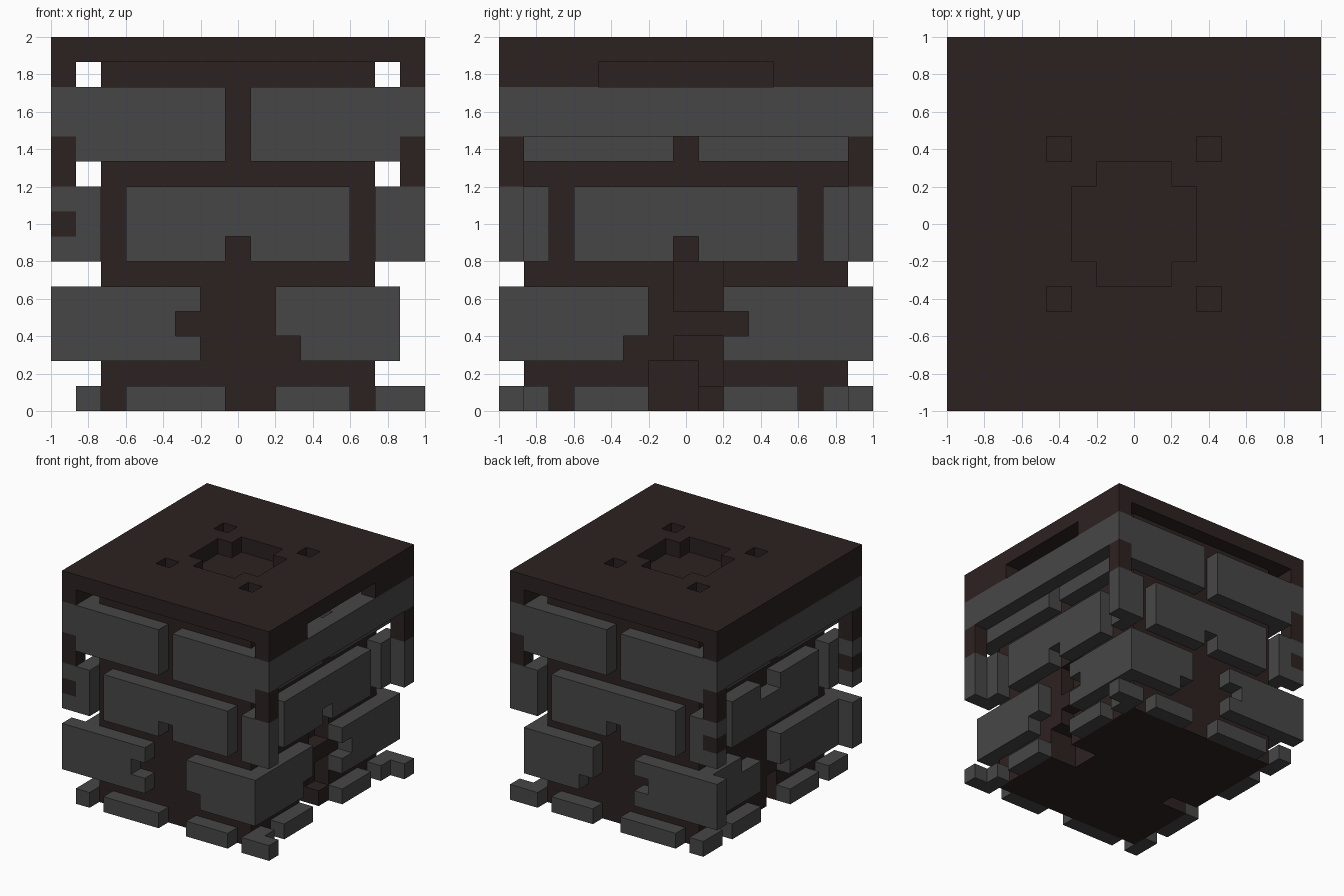
import bpy, bmesh

N = 15            # cells along each side
U = 2.0 / N       # cell size

if "Cube" in bpy.data.objects:
    bpy.data.objects.remove(bpy.data.objects["Cube"], do_unlink=True)


def material(name, rgb):
    m = bpy.data.materials.new(name)
    m.use_nodes = True
    col = (*rgb, 1.0)
    m.diffuse_color = col
    bsdf = next(n for n in m.node_tree.nodes if n.type == 'BSDF_PRINCIPLED')
    bsdf.inputs["Base Color"].default_value = col
    bsdf.inputs["Roughness"].default_value = 0.9
    return m


MORTAR = material("dark_brown", (0.0255, 0.0155, 0.0148))
BRICK = material("stone_grey", (0.062, 0.062, 0.062))


def cells(boxes):
    """Grid cells filled by boxes given as (x0, x1, y0, y1, z0, z1)."""
    return {(x, y, z) for a, b, c, d, e, f in boxes
            for x in range(a, b) for y in range(c, d) for z in range(e, f)}


def part(name, mat, boxes, cuts=()):
    """Stepped solid: union of boxes minus cuts, skinned on its outside only."""
    solid = cells(boxes) - cells(cuts)
    bm = bmesh.new()
    for c in solid:
        for ax in range(3):
            for side in (0, 1):
                n = list(c)
                n[ax] += 1 if side else -1
                if tuple(n) in solid:
                    continue
                u, v = (ax + 1) % 3, (ax + 2) % 3
                ring = []
                for du, dv in ((0, 0), (1, 0), (1, 1), (0, 1)):
                    p = list(c)
                    p[ax] += side
                    p[u] += du
                    p[v] += dv
                    ring.append(bm.verts.new((p[0] * U - 1, p[1] * U - 1, p[2] * U)))
                bm.faces.new(ring if side else ring[::-1])
    bmesh.ops.remove_doubles(bm, verts=bm.verts, dist=1e-4)
    bmesh.ops.dissolve_limit(bm, angle_limit=0.01, verts=bm.verts, edges=bm.edges)
    me = bpy.data.meshes.new(name)
    bm.to_mesh(me)
    bm.free()
    me.materials.append(mat)
    ob = bpy.data.objects.new(name, me)
    bpy.context.collection.objects.link(ob)
    return ob


# Mortar core with crumbled pockets on both sides
part("mortar_core", MORTAR, [(2, 13, 1, 14, 0, 14)],
     [(11, 13, 6, 8, 0, 2), (12, 13, 8, 9, 1, 2), (12, 13, 7, 9, 2, 3),
      (12, 13, 7, 9, 4, 6), (2, 4, 6, 7, 0, 2)])

# Cap slab: stepped basin and four small sockets
part("cap_slab", MORTAR, [(0, 15, 0, 15, 14, 15)],
     [(5, 10, 6, 9, 14, 15), (6, 9, 5, 10, 14, 15)] +
     [(x, x + 1, y, y + 1, 14, 15) for x in (4, 10) for y in (4, 10)])

# Rim walls beneath the cap, slotted on one side
part("cap_rim_left", MORTAR, [(14, 15, 0, 15, 13, 14)], [(14, 15, 4, 11, 13, 14)])
part("cap_rim_right", MORTAR, [(0, 1, 0, 15, 13, 14)])

# Corner posts and dark corner stones
for x in (0, 14):
    for y in (0, 14):
        part("corner_post", MORTAR, [(x, x + 1, y, y + 1, 9, 11)])
for y in (0, 14):
    part("corner_patch", MORTAR, [(0, 1, y, y + 1, 7, 8)])

# Front and back bricks: (x0, x1, z0, z1) with optional notch cells (x, z)
face_bricks = [
    ((0, 7, 10, 13), [(0, 10)]), ((8, 15, 10, 13), [(14, 10)]),
    ((0, 2, 6, 9), [(0, 7)]), ((3, 12, 6, 9), [(7, 6)]), ((13, 15, 6, 9), []),
    ((0, 6, 2, 5), [(5, 3)]), ((9, 14, 2, 5), [(9, 2)]),
    ((1, 2, 0, 1), []), ((3, 7, 0, 1), []), ((9, 12, 0, 1), []), ((13, 15, 0, 1), []),
]
for label, y in (("front", 0), ("back", 14)):
    for (a, b, e, f), notches in face_bricks:
        part(label + "_brick", BRICK, [(a, b, y, y + 1, e, f)],
             [(x, x + 1, y, y + 1, z, z + 1) for x, z in notches])

# Side bricks: (y0, y1, z0, z1) with notch cells (y, z)
common = [
    ((1, 7, 10, 13), []), ((8, 14, 10, 13), []),
    ((1, 2, 6, 9), []), ((13, 14, 6, 9), []),
    ((1, 2, 0, 1), []), ((3, 6, 0, 1), []), ((9, 12, 0, 1), []), ((13, 14, 0, 1), []),
]
left_only = [((3, 12, 6, 9), [(7, 6)]),
             ((1, 6, 2, 5), [(5, 2)]), ((9, 14, 2, 5), [(9, 3)])]
right_only = [((3, 12, 6, 9), [(7, 8), (8, 8)]),
              ((1, 7, 2, 5), [(6, 2)]), ((9, 14, 2, 5), [(9, 4), (10, 4)])]
for label, x, extra in (("left", 13, left_only), ("right", 1, right_only)):
    for (a, b, e, f), notches in common + extra:
        part(label + "_brick", BRICK, [(x, x + 1, a, b, e, f)],
             [(x, x + 1, y, y + 1, z, z + 1) for y, z in notches])

# Long lintels over the side bricks
for label, x in (("left", 14), ("right", 0)):
    part(label + "_lintel", BRICK, [(x, x + 1, 1, 14, 11, 13)])
